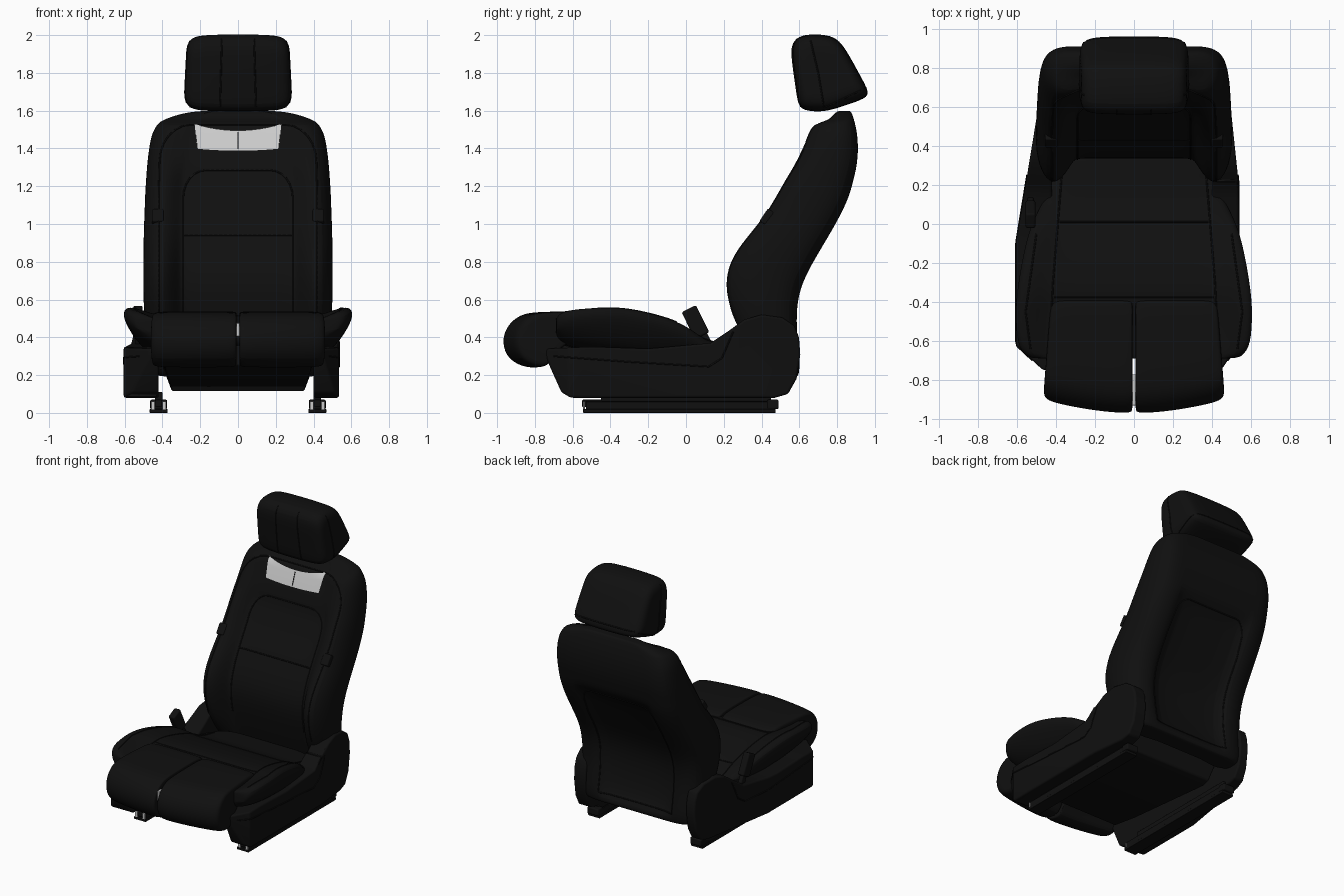
import bpy, bmesh, math
from mathutils import Vector
from mathutils.bvhtree import BVHTree

if "Cube" in bpy.data.objects:
    bpy.data.objects.remove(bpy.data.objects["Cube"])

black = bpy.data.materials.new("black_leather")
black.diffuse_color = (0.005, 0.005, 0.005, 1)
black.use_nodes = True
black.node_tree.nodes["Principled BSDF"].inputs["Base Color"].default_value = black.diffuse_color


def finish(name, bm, mat=black, sub=0, bevel=0):
    bmesh.ops.recalc_face_normals(bm, faces=bm.faces)
    me = bpy.data.meshes.new(name)
    bm.to_mesh(me)
    bm.free()
    ob = bpy.data.objects.new(name, me)
    bpy.context.collection.objects.link(ob)
    if mat:
        me.materials.append(mat)
    if bevel:
        m = ob.modifiers.new("bevel", 'BEVEL')
        m.width, m.segments, m.limit_method = bevel, 3, 'ANGLE'
    if sub:
        m = ob.modifiers.new("sub", 'SUBSURF')
        m.levels = m.render_levels = sub
    bpy.context.view_layer.objects.active = ob
    ob.select_set(True)
    bpy.ops.object.shade_smooth_by_angle(angle=math.radians(40))
    ob.select_set(False)
    return ob


def loft(name, rings, **kw):
    bm = bmesh.new()
    vs = [[bm.verts.new(p) for p in r] for r in rings]
    n = len(rings[0])
    for a, b in zip(vs, vs[1:]):
        for i in range(n):
            j = (i + 1) % n
            bm.faces.new((a[i], a[j], b[j], b[i]))
    # caps, inset so that smoothing keeps them full
    for f in [bm.faces.new(vs[0]), bm.faces.new(vs[-1])]:
        if kw.get("sub"):
            c = f.calc_center_median()
            outer = list(f.verts)
            inner = [bm.verts.new(c + (v.co - c) * 0.6) for v in outer]
            bm.faces.remove(f)
            for i in range(n):
                j = (i + 1) % n
                bm.faces.new((outer[i], outer[j], inner[j], inner[i]))
            bm.faces.new(inner)
    return finish(name, bm, **kw)


def mirror_section(half):
    """Half section from centre to centre -> full loop of (x, other)."""
    return half + [(-x, v) for x, v in half[-2:0:-1]]


def mirror_line(half):
    return half + [(-x, v) for x, v in reversed(half)]


def box(name, c, s, rot=0, mat=black, bevel=0.008):
    bm = bmesh.new()
    bmesh.ops.create_cube(bm, size=1)
    bmesh.ops.scale(bm, vec=s, verts=bm.verts)
    ob = finish(name, bm, mat=mat, bevel=bevel)
    ob.location, ob.rotation_euler = c, (rot, 0, 0)
    return ob


def surface(ob):
    bpy.context.view_layer.update()
    return BVHTree.FromObject(ob, bpy.context.evaluated_depsgraph_get())


def seam(name, tree, origins, direction, radius=0.0045):
    """Thin piping laid onto a surface along a projected polyline."""
    pts = []
    for a, b in zip(origins, origins[1:]):
        n = max(4, int((Vector(a) - Vector(b)).length / .025))
        for k in range(n + 1):
            hit = tree.ray_cast(Vector(a).lerp(Vector(b), k / n), Vector(direction))[0]
            if hit:
                pts.append(hit)
    if len(pts) < 2:
        return
    cu = bpy.data.curves.new(name, 'CURVE')
    cu.dimensions, cu.bevel_depth, cu.bevel_resolution = '3D', radius, 1
    sp = cu.splines.new('POLY')
    sp.points.add(len(pts) - 1)
    for p, q in zip(sp.points, pts):
        p.co = (*q, 1)
    cu.materials.append(black)
    bpy.context.collection.objects.link(bpy.data.objects.new(name, cu))


# Backrest: z, half width, bolster front, centre front, back, rear recess
rows = [(.19, .44, .44, .46, .595, 0), (.23, .46, .42, .45, .60, 0), (.28, .475, .38, .42, .605, .05),
        (.45, .49, .26, .37, .585, .06), (.6, .50, .215, .335, .59, .06), (.72, .50, .203, .335, .63, .06),
        (.85, .50, .25, .38, .705, .06), (1.0, .496, .38, .465, .795, .06), (1.1, .492, .445, .53, .845, .05),
        (1.16, .49, .48, .56, .868, 0), (1.24, .485, .525, .6, .888, 0), (1.31, .48, .57, .61, .905, 0),
        (1.40, .47, .615, .64, .912, 0), (1.48, .455, .65, .672, .906, 0), (1.53, .425, .675, .69, .895, 0),
        (1.55, .40, .755, .765, .89, 0), (1.582, .31, .79, .79, .88, 0), (1.598, .22, .81, .81, .872, 0)]
rings = []
for z, w, yf, yc, yb, r in rows:
    d = yb - yf
    half = [(0, yc), (.35 * w, yc), (.57 * w, yc), (.62 * w, yc - .01), (.68 * w, (yf + yc) / 2), (.78 * w, yf),
            (.9 * w, yf + .01), (w, yf + .3 * d), (1.01 * w, yf + .65 * d), (.95 * w, yb - .1 * d),
            (.8 * w, yb), (.62 * w, yb), (.57 * w, yb - r), (0, yb - r)]
    rings.append([(x, y, z) for x, y in mirror_section(half)])
backrest = loft("backrest", rings, sub=2)
bt = surface(backrest)
arc = [(math.cos(math.radians(a)), math.sin(math.radians(a))) for a in range(0, 91, 15)]
for nm, line in {
    "panel_seam": [(.29, .5)] + [(.17 + .12 * c, 1.14 + .145 * s) for c, s in arc],
    "panel_cross_seam": [(.285, .94)],
    "bolster_seam": [(.42, .5), (.42, 1.15)] + [(.25 + .165 * c, 1.33 + .195 * s) for c, s in arc],
}.items():
    seam(nm, bt, [(x, -1, z) for x, z in mirror_line(line)], (0, 1, 0))
line = mirror_line([(.3, .26), (.3, .9)] + [(.2 + .09 * c, 1.0 + .12 * s) for c, s in arc])
seam("rear_panel_seam", bt, [(x, 2, z) for x, z in line + line[:1]], (0, -1, 0))

# Pale insert below the headrest
bm = bmesh.new()
N, M = 16, 6
grid = []
for i in range(N + 1):
    u = 2 * i / N - 1
    lo, hi = 1.388 + .01 * u * u, 1.495 + .035 * u * u
    col = []
    for j in range(M + 1):
        v = j / M
        hit = bt.ray_cast(Vector((u * (.215 + .015 * v), -1, lo + (hi - lo) * v)), Vector((0, 1, 0)))[0]
        col.append(bm.verts.new(hit - Vector((0, .008, 0))))
    grid.append(col)
for i in range(N):
    for j in range(M):
        bm.faces.new((grid[i][j], grid[i + 1][j], grid[i + 1][j + 1], grid[i][j + 1]))
insert = finish("upper_insert", bm, mat=None)
seam("insert_seam", surface(insert), [(0, -1, 1.395), (0, -1, 1.485)], (0, 1, 0), .003)

# Headrest: side profile swept across x
prof = [(.558, 1.95), (.562, 1.87), (.582, 1.73), (.597, 1.62), (.63, 1.60), (.73, 1.590), (.85, 1.63),
        (.955, 1.665), (.97, 1.70), (.92, 1.79), (.85, 1.92), (.80, 1.985), (.73, 2.005), (.60, 2.005)]
cy, cz = .73, 1.80
half = [(.28, .55), (.276, .74), (.258, .89), (.215, .98), (.07, 1)]
rings = []
for x, s in mirror_line(half):
    rings.append([(x * (1 - .1 * (z - 1.65)), cy + (y - cy) * s, cz + (z - cz) * s) for y, z in prof])
headrest = loft("headrest", rings, sub=2)
ht = surface(headrest)
for sx in (-1, 1):
    seam("headrest_front_seam", ht, [(sx * .095, -1, 1.62), (sx * .085, -1, 1.98)], (0, 1, 0))
    seam("headrest_side_seam", ht, [(sx, .73, 1.62), (sx, .70, 1.80), (sx, .66, 1.97)], (-sx, 0, 0))
    seam("headrest_shell_seam", ht, [(sx, .74, 1.62), (sx, .93, 1.71)], (-sx, 0, 0))
seam("headrest_rear_seam", ht, [(-.24, 2, 1.72), (.24, 2, 1.72)], (0, -1, 0))

# Seat cushion: y, half width, centre top, bolster top, underside
rings = []
for y, w, zc, zb, zl in [(-.69, .53, .48, .50, .42), (-.675, .56, .485, .53, .39), (-.62, .605, .49, .555, .37),
                         (-.45, .612, .50, .565, .345), (-.36, .605, .52, .565, .335), (-.25, .59, .512, .55, .32),
                         (-.05, .55, .46, .497, .295), (.06, .50, .41, .425, .28), (.13, .46, .375, .36, .27),
                         (.36, .41, .36, .35, .26)]:
    half = [(0, zc), (.25, zc), (.68 * w, zc), (.78 * w, zc + .3 * (zb - zc)), (.92 * w, zb), (w, zb - .015),
            (.99 * w, zb - .08), (.86 * w, zl + .01), (.7 * w, zl - .03), (0, zl - .03)]
    rings.append([(x, y, z) for x, z in mirror_section(half)])
cushion = loft("seat_cushion", rings, sub=2)
ct = surface(cushion)
seam("cushion_cross_seam", ct, [(-.38, .01, 1), (.38, .01, 1)], (0, 0, -1))
seam("cushion_front_seam", ct, [(-.41, -.375, 1), (.41, -.375, 1)], (0, 0, -1))

# Split thigh support
prof = [(-.38, .535), (-.55, .538), (-.78, .536), (-.88, .525), (-.955, .46), (-.98, .37), (-.945, .28), (-.85, .236),
        (-.77, .243), (-.75, .29), (-.69, .35), (-.55, .42), (-.38, .47)]
for sx, side in ((-1, "left"), (1, "right")):
    rings = []
    for x, s in [(.008, .93), (.012, .97), (.04, 1), (.2, 1), (.40, 1), (.445, .97), (.46, .9)]:
        ring = []
        for y, z in prof:
            f = (y + .38) / -.6
            yy = -.7 + (y + .7) * s + .07 * (x / .46) ** 2 * max(f, 0)
            ring.append((sx * x * (.93 + .08 * f), yy, .43 + (z - .43) * s))
        rings.append(ring)
    loft("thigh_support_" + side, rings, sub=2)
    seam("cushion_edge_seam", ct, [(sx * .43, -.6, 1), (sx * .415, -.3, 1), (sx * .37, .25, 1)], (0, 0, -1))
    seam("bolster_piping", ct, [(sx * .53, -.64, 1), (sx * .555, -.45, 1), (sx * .5, -.05, 1)], (0, 0, -1))
    # Belt loop tabs on the backrest bolsters
    box("bolster_tab_" + side, (sx * .425, .432, 1.035), (.06, .05, .08), rot=-.6)
box("extension_slide", (0, -.85, .44), (.018, .16, .07), mat=None, bevel=.004)

# Side trims: outline in y, z, extruded in x, then tapered at the bisected stations
trim = [(-.75, .34), (-.745, .30), (-.66, .11), (-.61, .08), (.47, .08), (.54, .10), (.585, .18), (.605, .31),
        (.598, .40), (.575, .46), (.51, .505), (.40, .52), (.31, .495), (.22, .43), (.13, .37), (-.2, .34), (-.5, .35)]


def taper_left(y):
    return .605 - .115 * max((y + .1) / .7, 0) - .14 * max((-.62 - y) / .13, 0)


def taper_right(y):
    return .535 - .04 * max((y - .22) / .38, 0) - .09 * max((-.62 - y) / .13, 0)


for side, sx, inner, taper, cuts in (("left", -1, .42, taper_left, (-.62, -.1)), ("right", 1, .40, taper_right, (-.62, .22))):
    bm = bmesh.new()
    a = [bm.verts.new((sx * inner, y, z)) for y, z in trim]
    b = [bm.verts.new((sx, y, z)) for y, z in trim]
    bm.faces.new(a), bm.faces.new(b)
    for i in range(len(trim)):
        j = (i + 1) % len(trim)
        bm.faces.new((a[i], a[j], b[j], b[i]))
    for y in cuts:
        bmesh.ops.bisect_plane(bm, geom=bm.verts[:] + bm.edges[:] + bm.faces[:], plane_co=(0, y, 0), plane_no=(0, 1, 0))
    for v in bm.verts:
        if abs(v.co.x) > .9:
            v.co.x = sx * taper(v.co.y)
    ob = finish("side_trim_" + side, bm, bevel=.012)
    seam("trim_seam", surface(ob), [(sx, -.70, .30), (sx, -.3, .27), (sx, .12, .245), (sx, .19, .29), (sx, .25, .43)], (-sx, 0, 0))

# Belt buckle
box("belt_buckle", (-.53, .05, .48), (.05, .085, .16), rot=.46, bevel=.01)
box("buckle_stalk", (-.53, .11, .37), (.03, .05, .12), rot=.46)

# Seat pan under the cushion
loft("seat_pan", [[(-.42, y, zt), (.42, y, zt), (wb, y, zb), (-wb, y, zb)]
                  for y, zt, zb, wb in [(-.66, .36, .25, .39), (-.45, .32, .21, .38), (.3, .3, .115, .35), (.36, .3, .13, .35)]],
     bevel=.01)
box("rear_crossbar", (0, .45, .25), (.84, .05, .05), bevel=.015)

# Floor rails with pale front ends
for sx, side in ((-1, "left"), (1, "right")):
    x = sx * .42
    box("rail_base_" + side, (x, -.035, .010), (.095, 1.02, .02), bevel=.004)
    for k in (-1, 1):
        box("rail_lip_" + side, (x + k * .036, -.03, .035), (.012, 1.0, .05), bevel=.004)
        box("rail_end_" + side, (x + k * .030, -.540, .036), (.020, .008, .05), mat=None, bevel=.002)
    box("rail_slider_" + side, (x, -.035, .05), (.035, 1.03, .04), bevel=.006)
    box("rail_mount_" + side, (x, .0, .085), (.04, .9, .05), bevel=.006)
    box("rail_rear_foot_" + side, (x, .46, .045), (.09, .06, .05), bevel=.008)
